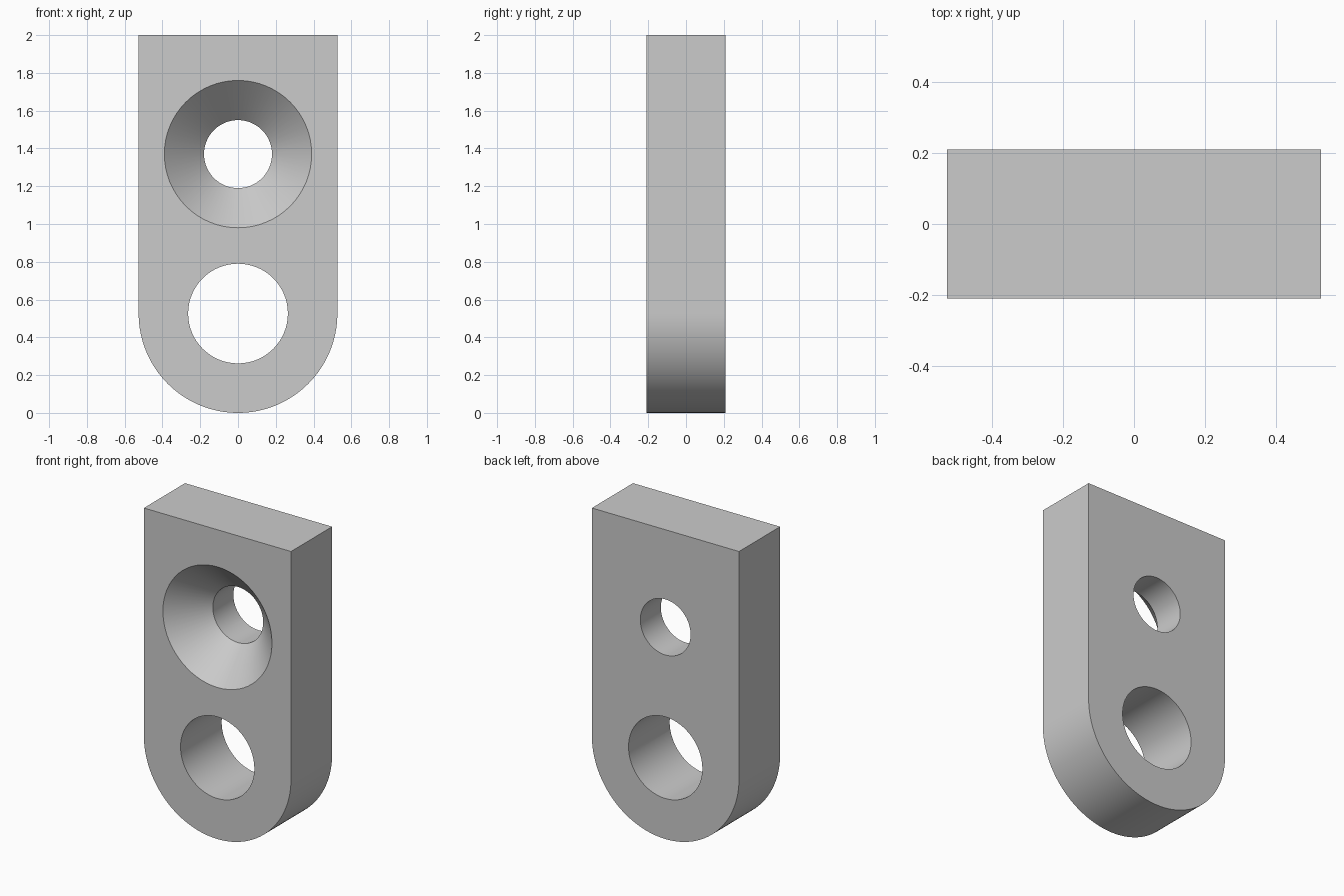
import bpy, bmesh
from math import sin, cos, pi, radians

WIDTH, DEPTH, HEIGHT = 1.052, 0.42, 2.0
R = WIDTH / 2          # radius of the rounded lower end
SEGMENTS = 64

cube = bpy.data.objects.get("Cube")
if cube:
    bpy.data.objects.remove(cube, do_unlink=True)

grey = bpy.data.materials.new("light_grey")
grey.use_nodes = True
colour = (0.6, 0.6, 0.6, 1)
grey.diffuse_color = colour
grey.node_tree.nodes["Principled BSDF"].inputs["Base Color"].default_value = colour


def loft(name, rings):
    """Solid through successive outlines with equal point counts."""
    bm = bmesh.new()
    loops = [[bm.verts.new(p) for p in ring] for ring in rings]
    n = len(loops[0])
    for a, b in zip(loops, loops[1:]):
        for i in range(n):
            j = (i + 1) % n
            bm.faces.new((a[i], a[j], b[j], b[i]))
    bm.faces.new(loops[0])
    bm.faces.new(loops[-1])
    bmesh.ops.recalc_face_normals(bm, faces=bm.faces)
    mesh = bpy.data.meshes.new(name)
    bm.to_mesh(mesh)
    bm.free()
    mesh.materials.append(grey)
    obj = bpy.data.objects.new(name, mesh)
    bpy.context.collection.objects.link(obj)
    return obj


def circle(r, y, z):
    steps = [2 * pi * i / SEGMENTS for i in range(SEGMENTS)]
    return [(r * cos(a), y, z + r * sin(a)) for a in steps]


def cut(target, name, z, profile):
    """Drill a round hole along y, following (y, radius) pairs."""
    cutter = loft(name, [circle(r, y, z) for y, r in profile])
    cutter.hide_render = True
    mod = target.modifiers.new(name, "BOOLEAN")
    mod.operation = "DIFFERENCE"
    mod.solver = "EXACT"
    mod.object = cutter
    bpy.context.view_layer.objects.active = target
    bpy.ops.object.modifier_apply(modifier=name)
    bpy.data.objects.remove(cutter, do_unlink=True)


# Plate: square top, semicircular bottom
arc = [pi + pi * i / SEGMENTS for i in range(SEGMENTS + 1)]
outline = [(R * cos(a), R + R * sin(a)) for a in arc] + [(R, HEIGHT), (-R, HEIGHT)]
plate = loft("mounting_plate",
             [[(x, y, z) for x, z in outline] for y in (-DEPTH / 2, DEPTH / 2)])

# Plain lower hole and countersunk upper hole
margin = 0.05
front, back = -DEPTH / 2 - margin, DEPTH / 2 + margin
cut(plate, "lower_hole", R, [(front, 0.264), (back, 0.264)])
cut(plate, "countersunk_hole", 1.37, [(front, 0.39 + margin), (0, 0.18), (back, 0.18)])

# Smooth curved walls, crisp edges
bpy.ops.object.select_all(action="DESELECT")
plate.select_set(True)
bpy.context.view_layer.objects.active = plate
bpy.ops.object.shade_smooth_by_angle(angle=radians(30))
